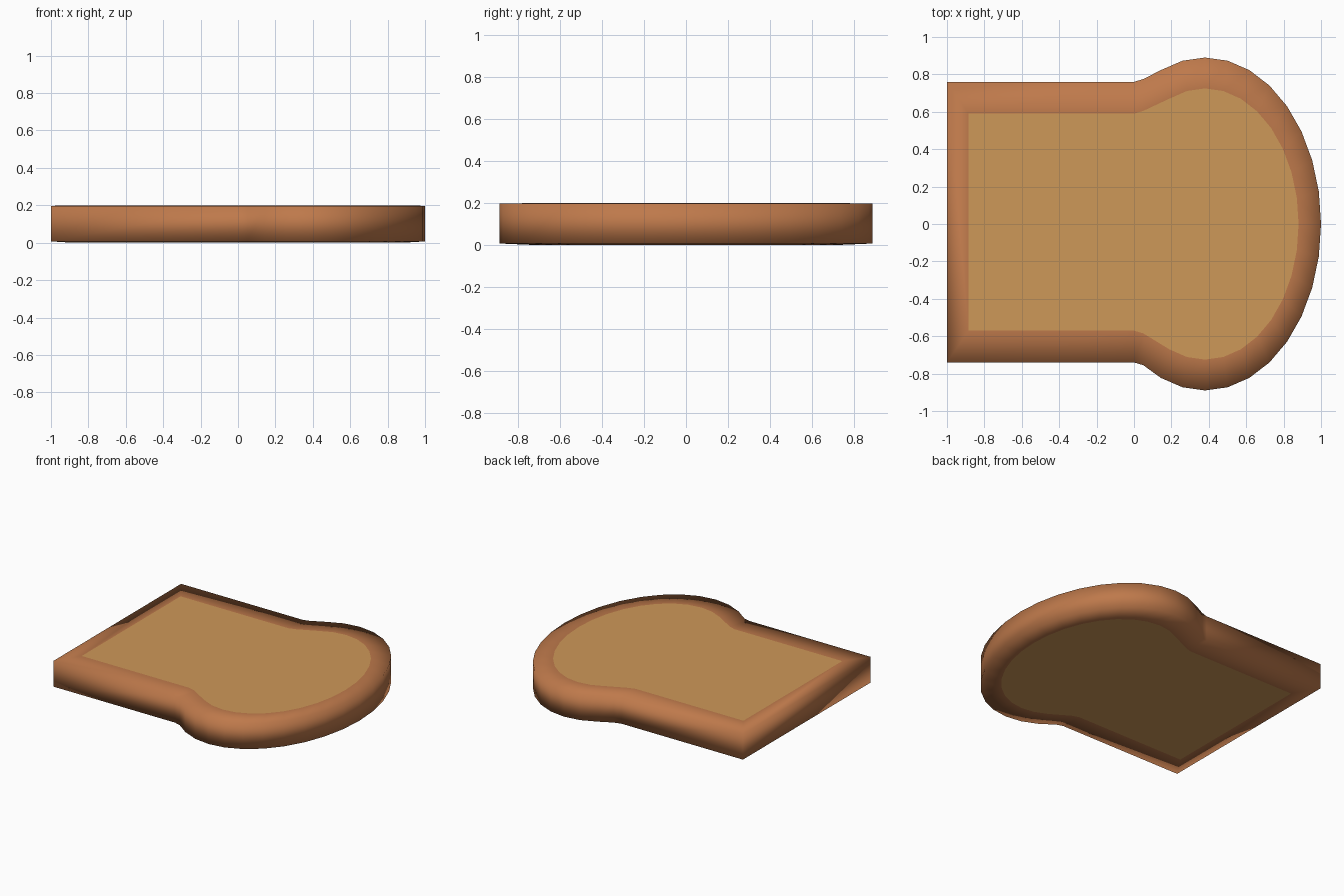
import bpy
import math

if "Cube" in bpy.data.objects:
    bpy.data.objects.remove(bpy.data.objects["Cube"])


def material(name, rgb):
    """Flat colour from 0-255 sRGB values, stored as linear."""
    m = bpy.data.materials.new(name)
    lin = [((c / 255 + 0.055) / 1.055) ** 2.4 for c in rgb]
    m.diffuse_color = (*lin, 1)
    m.use_nodes = True
    m.node_tree.nodes["Principled BSDF"].inputs["Base Color"].default_value = m.diffuse_color
    return m


def outline(left, y_low, y_high, rx, ry, neck):
    """Counter-clockwise slice outline: square base plus rounded top."""
    pts = [(left, y_low), (0, y_low), (0.05, y_low - neck)]
    for i in range(-10, 11):
        a = math.radians(11.25 * i)
        pts.append((0.38 + rx * math.cos(a), ry * math.sin(a)))
    return pts + [(0.05, y_high + neck), (0, y_high), (left, y_high)]


def add_object(name, verts, faces, mat, smooth):
    mesh = bpy.data.meshes.new(name)
    mesh.from_pydata(verts, [], faces)
    mesh.materials.append(mat)
    for p in mesh.polygons:
        p.use_smooth = smooth
    mesh.update()
    obj = bpy.data.objects.new(name, mesh)
    bpy.context.collection.objects.link(obj)
    return obj


crust_mat = material("crust brown", (190, 121, 75))
crumb_mat = material("crumb tan", (206, 152, 88))

outer = outline(-1.0, -0.74, 0.76, 0.62, 0.89, 0.015)
inner = outline(-0.885, -0.57, 0.59, 0.50, 0.725, 0.015)
n = len(outer)

# Crust: bottom rim, side wall and top rim, smooth all round
rings = [(inner, 0.0), (outer, 0.007), (outer, 0.197), (inner, 0.2)]
verts = [(x, y, z) for pts, z in rings for x, y in pts]
faces = []
for k in range(3):
    for i in range(n):
        j = (i + 1) % n
        faces.append((k * n + i, k * n + j, (k + 1) * n + j, (k + 1) * n + i))
add_object("crust", verts, faces, crust_mat, True)

# Crumb: flat bread faces filling the crust above and below
verts = [(x, y, z) for z in (0.0, 0.2) for x, y in inner]
faces = [tuple(reversed(range(n))), tuple(range(n, 2 * n))]
add_object("crumb", verts, faces, crumb_mat, False)
